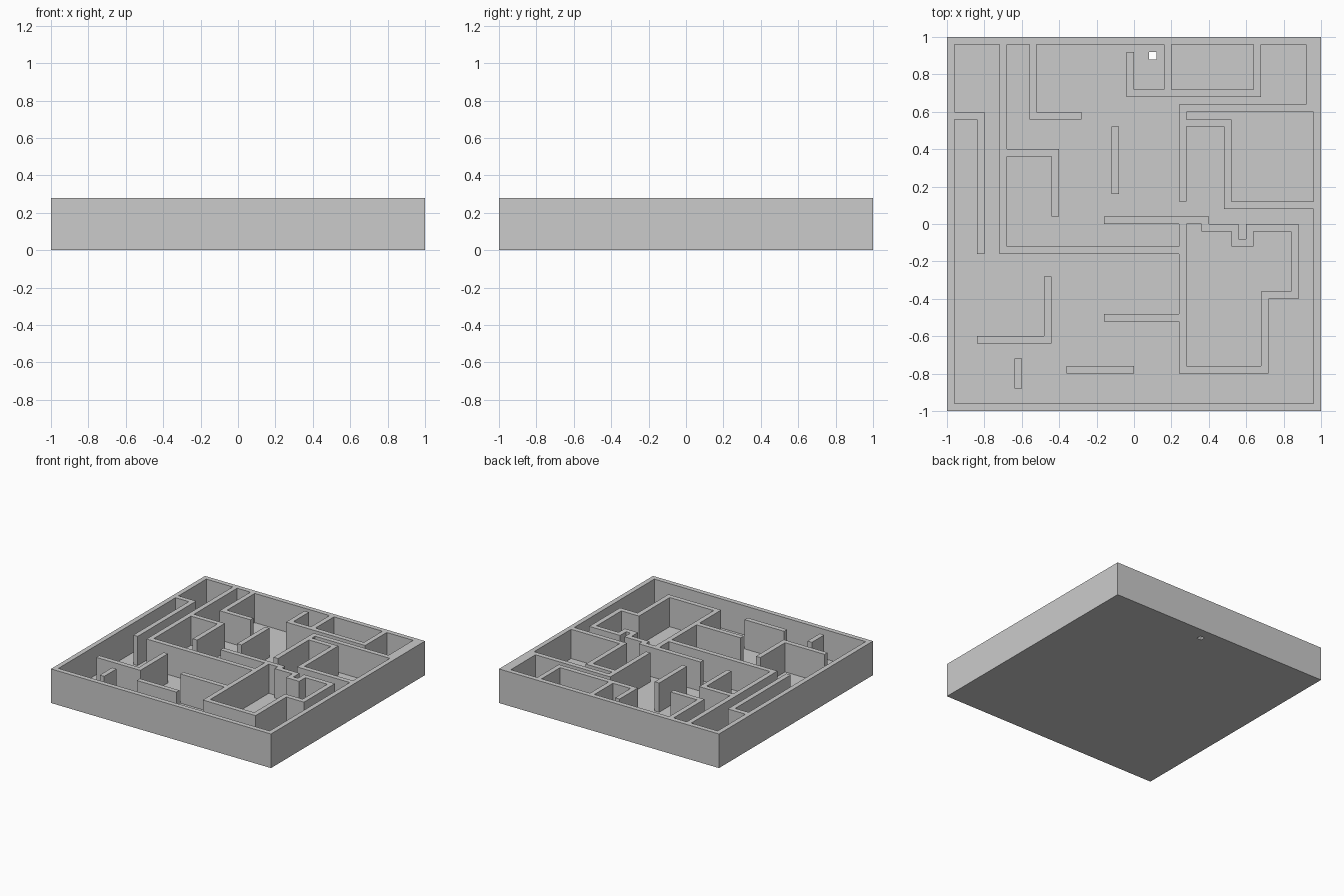
import bpy, bmesh, math

if "Cube" in bpy.data.objects:
    bpy.data.objects.remove(bpy.data.objects["Cube"])

U = 0.04                    # lattice pitch = wall thickness
Z = [0.0, 0.04, 0.28]       # underside, floor, wall top

# Walls as centre-line paths (x, y) of constant thickness
PATHS = [
    # outer frame and upper-right inner return
    [(-.98, -.98), (.98, -.98), (.98, .98), (-.98, .98), (-.98, -.98)],
    [(.94, .98), (.94, .62), (.26, .62), (.26, .14)],
    [(.26, .54), (.50, .54), (.50, .10), (.98, .10)],
    # left side
    [(-.98, .58), (-.82, .58), (-.82, -.14)],
    [(-.70, .98), (-.70, -.14), (.26, -.14)],
    [(-.70, .38), (-.42, .38), (-.42, .06)],
    [(-.54, .98), (-.54, .58), (-.30, .58)],
    # top rooms
    [(-.02, .90), (-.02, .70), (.66, .70), (.66, .98)],
    [(.18, .70), (.18, .98)],
    # centre and lower-right room with its notch
    [(-.14, .02), (.38, .02), (.38, -.02), (.54, -.02), (.54, -.10), (.62, -.10),
     (.62, -.02), (.86, -.02), (.86, -.38), (.70, -.38), (.70, -.78), (.26, -.78), (.26, .02)],
    [(-.14, -.50), (.26, -.50)],
    # free-standing walls
    [(-.10, .18), (-.10, .50)],
    [(-.46, -.30), (-.46, -.62), (-.82, -.62)],
    [(-.62, -.74), (-.62, -.86)],
    [(-.34, -.78), (-.02, -.78)],
]


def cell(p):
    return tuple(math.floor((c + 1) / U) for c in p)


wall = set()
for path in PATHS:
    for a, b in zip(path, path[1:]):
        (i0, j0), (i1, j1) = cell(a), cell(b)
        for i in range(min(i0, i1), max(i0, i1) + 1):
            for j in range(min(j0, j1), max(j0, j1) + 1):
                wall.add((i, j))
hole = cell((.10, .90))     # small drain hole through the floor


def solid(i, j, k):
    if not (0 <= i < 50 and 0 <= j < 50):
        return False
    return (k == 0 and (i, j) != hole) or (k == 1 and (i, j) in wall)


# One watertight shell: keep only exposed faces of the solid cells
bm = bmesh.new()
SIDES = {(1, 0, 0): [(1, 0, 0), (1, 1, 0), (1, 1, 1), (1, 0, 1)],
         (-1, 0, 0): [(0, 0, 0), (0, 0, 1), (0, 1, 1), (0, 1, 0)],
         (0, 1, 0): [(0, 1, 0), (0, 1, 1), (1, 1, 1), (1, 1, 0)],
         (0, -1, 0): [(0, 0, 0), (1, 0, 0), (1, 0, 1), (0, 0, 1)],
         (0, 0, 1): [(0, 0, 1), (1, 0, 1), (1, 1, 1), (0, 1, 1)],
         (0, 0, -1): [(0, 0, 0), (0, 1, 0), (1, 1, 0), (1, 0, 0)]}
for i in range(50):
    for j in range(50):
        for k in range(2):
            if not solid(i, j, k):
                continue
            for (di, dj, dk), quad in SIDES.items():
                if not solid(i + di, j + dj, k + dk):
                    bm.faces.new([bm.verts.new(((i + x) * U - 1, (j + y) * U - 1, Z[k + z]))
                                  for x, y, z in quad])
bmesh.ops.remove_doubles(bm, verts=bm.verts, dist=1e-4)
bmesh.ops.dissolve_limit(bm, angle_limit=math.radians(1), verts=bm.verts, edges=bm.edges)

mesh = bpy.data.meshes.new("maze_tray")
bm.to_mesh(mesh)
bm.free()
grey = bpy.data.materials.new("plain grey")
grey.diffuse_color = (0.6, 0.6, 0.6, 1)
grey.use_nodes = True
grey.node_tree.nodes["Principled BSDF"].inputs["Base Color"].default_value = grey.diffuse_color
mesh.materials.append(grey)
bpy.context.collection.objects.link(bpy.data.objects.new("maze_tray", mesh))
